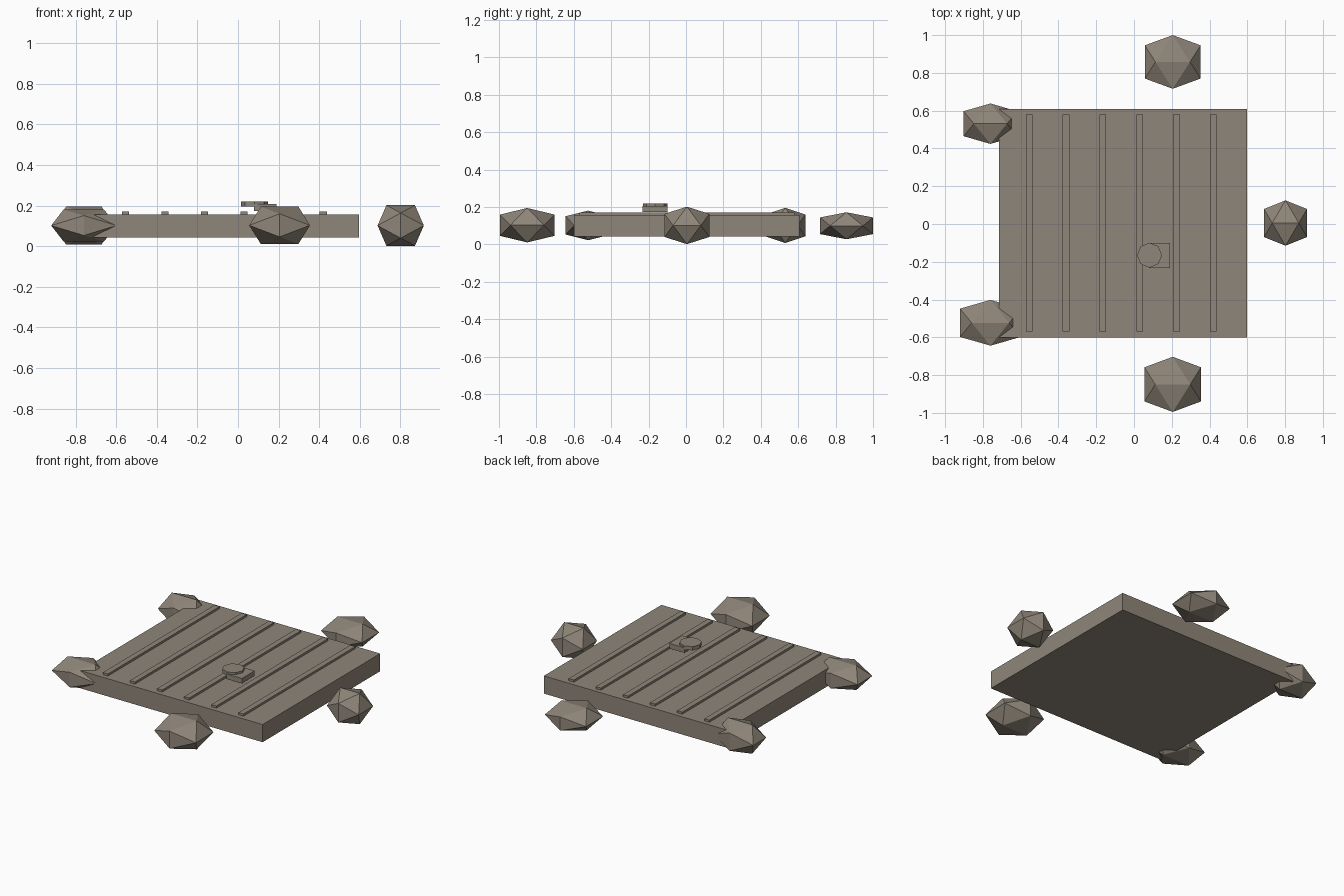
import bpy, bmesh, math
from mathutils import Vector

if "Cube" in bpy.data.objects:
    bpy.data.objects.remove(bpy.data.objects["Cube"])

stone = bpy.data.materials.new("warm_grey_stone")
stone.diffuse_color = (0.275, 0.238, 0.192, 1)
stone.use_nodes = True
stone.node_tree.nodes["Principled BSDF"].inputs["Base Color"].default_value = stone.diffuse_color


def finish(name, bm):
    bmesh.ops.recalc_face_normals(bm, faces=bm.faces)
    mesh = bpy.data.meshes.new(name)
    bm.to_mesh(mesh)
    bm.free()
    mesh.materials.append(stone)
    obj = bpy.data.objects.new(name, mesh)
    bpy.context.collection.objects.link(obj)
    return obj


def box(name, lo, hi):
    bm = bmesh.new()
    bmesh.ops.create_cube(bm, size=1)
    for v in bm.verts:
        v.co = Vector([(a + b) / 2 + c * (b - a) for a, b, c in zip(lo, hi, v.co)])
    return finish(name, bm)


def rock(name, centre, half):
    # Icosahedron from three golden rectangles, stretched to its half extents
    g = 2 / (1 + math.sqrt(5))
    bm = bmesh.new()
    for s in (-1, 1):
        for t in (-1, 1):
            for p in ((s * g, 0, t), (0, s, t * g), (s, t * g, 0)):
                bm.verts.new([c + h * q for c, h, q in zip(centre, half, p)])
    bmesh.ops.convex_hull(bm, input=bm.verts)
    return finish(name, bm)


# Slab
box("slab", (-0.714, -0.6, 0.042), (0.597, 0.608, 0.157))

# Raised strips across the top
for i in range(6):
    x = -0.555 + 0.195 * i
    box(f"strip_{i + 1}", (x - 0.018, -0.57, 0.15), (x + 0.018, 0.579, 0.171))

# Latch block with an eight-sided knob on it
box("latch_block", (0.08, -0.232, 0.174), (0.19, -0.1, 0.207))
bm = bmesh.new()
bmesh.ops.create_cone(bm, cap_ends=True, segments=8, radius1=0.066, radius2=0.066, depth=0.025)
bmesh.ops.translate(bm, verts=bm.verts, vec=(0.082, -0.165, 0.2075))
finish("latch_knob", bm)

# Rocks around the edge
rock("back_rock", (0.205, 0.858, 0.1), (0.148, 0.142, 0.072))
rock("front_rock", (0.205, -0.849, 0.103), (0.15, 0.146, 0.092))
rock("right_rock", (0.802, 0.005, 0.102), (0.114, 0.12, 0.1))
rock("back_left_rock", (-0.76, 0.531, 0.102), (0.142, 0.107, 0.094))
rock("front_left_rock", (-0.76, -0.523, 0.102), (0.161, 0.121, 0.079))
